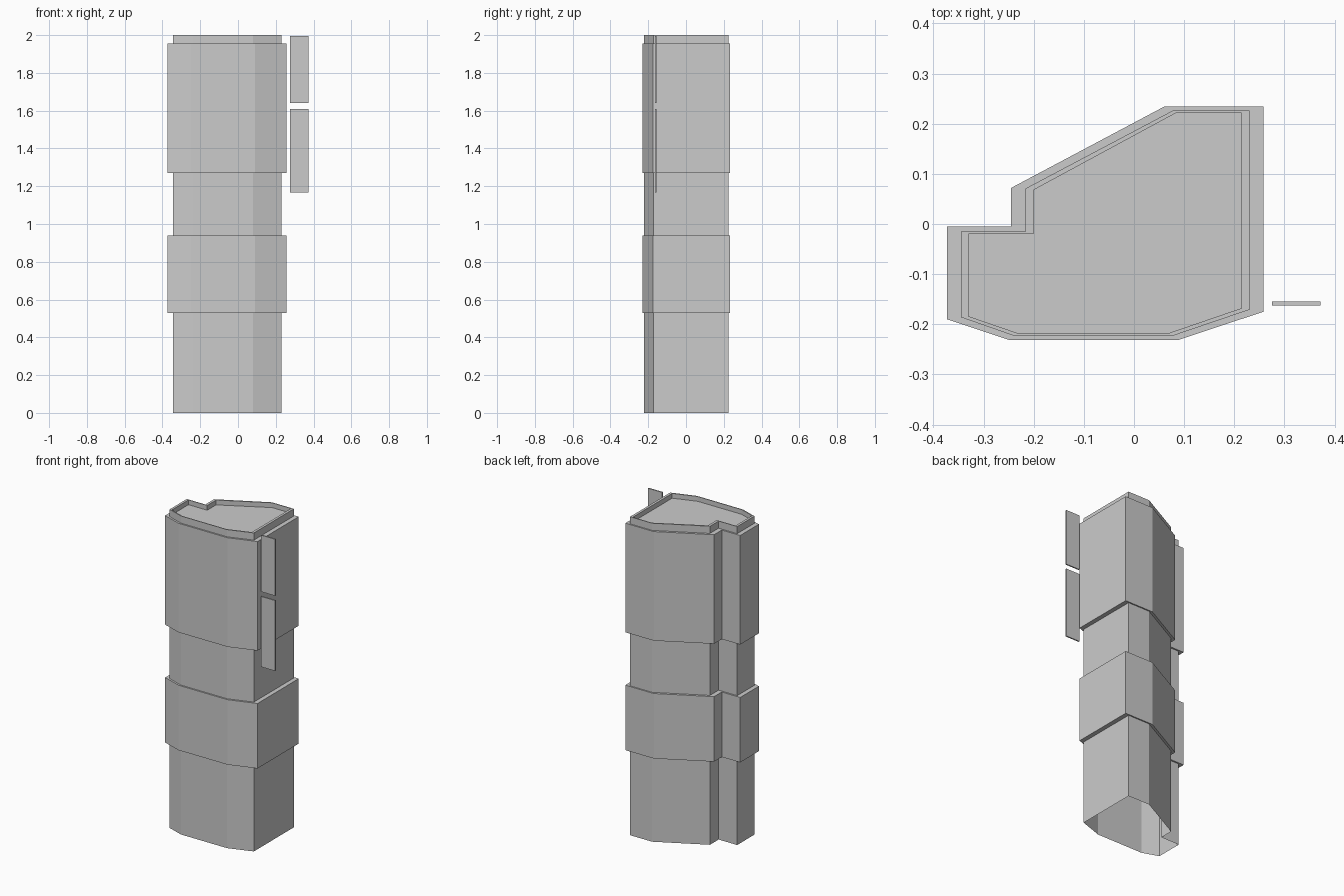
import bpy, bmesh

if "Cube" in bpy.data.objects:
    bpy.data.objects.remove(bpy.data.objects["Cube"])

# Counter-clockwise floor plans: shaft, wider bands, inside of parapet
shaft = [(-.345, -.186), (-.242, -.222), (.08, -.222), (.23, -.171), (.23, .226),
         (.077, .226), (-.216, .071), (-.216, -.015), (-.345, -.015)]
band = [(-.373, -.19), (-.25, -.231), (.089, -.231), (.258, -.175), (.258, .234),
        (.06, .234), (-.245, .072), (-.245, -.005), (-.373, -.005)]
inner = [(-.33, -.184), (-.234, -.217), (.071, -.217), (.214, -.168), (.214, .221),
         (.083, .221), (-.2, .068), (-.2, -.02), (-.33, -.02)]


def add_object(name, bm):
    mesh = bpy.data.meshes.new(name)
    bm.to_mesh(mesh)
    bm.free()
    obj = bpy.data.objects.new(name, mesh)
    bpy.context.collection.objects.link(obj)


def loft(name, levels):
    bm = bmesh.new()
    rings = [[bm.verts.new((x, y, z)) for x, y in plan] for plan, z in levels]
    for a, b in zip(rings, rings[1:]):
        for i in range(len(a)):
            j = (i + 1) % len(a)
            bm.faces.new((a[i], a[j], b[j], b[i]))
    bm.faces.new(rings[-1])
    add_object(name, bm)


def box(name, lo, hi):
    bm = bmesh.new()
    bmesh.ops.create_cube(bm, size=1)
    for v in bm.verts:
        v.co = [(l + h) / 2 + c * (h - l) for l, h, c in zip(lo, hi, v.co)]
    add_object(name, bm)


# Tower shell: open base, two wide bands, parapet and sunken roof
loft("tower", [(shaft, 0), (shaft, .53), (band, .53), (band, .938), (shaft, .938),
               (shaft, 1.27), (band, 1.27), (band, 1.955), (shaft, 1.955),
               (shaft, 2), (inner, 2), (inner, 1.97)])

# Two thin sign panels beside the tower
for name, z0, z1 in (("lower_sign", 1.168, 1.61), ("upper_sign", 1.64, 1.995)):
    box(name, (.275, -.163, z0), (.372, -.155, z1))
